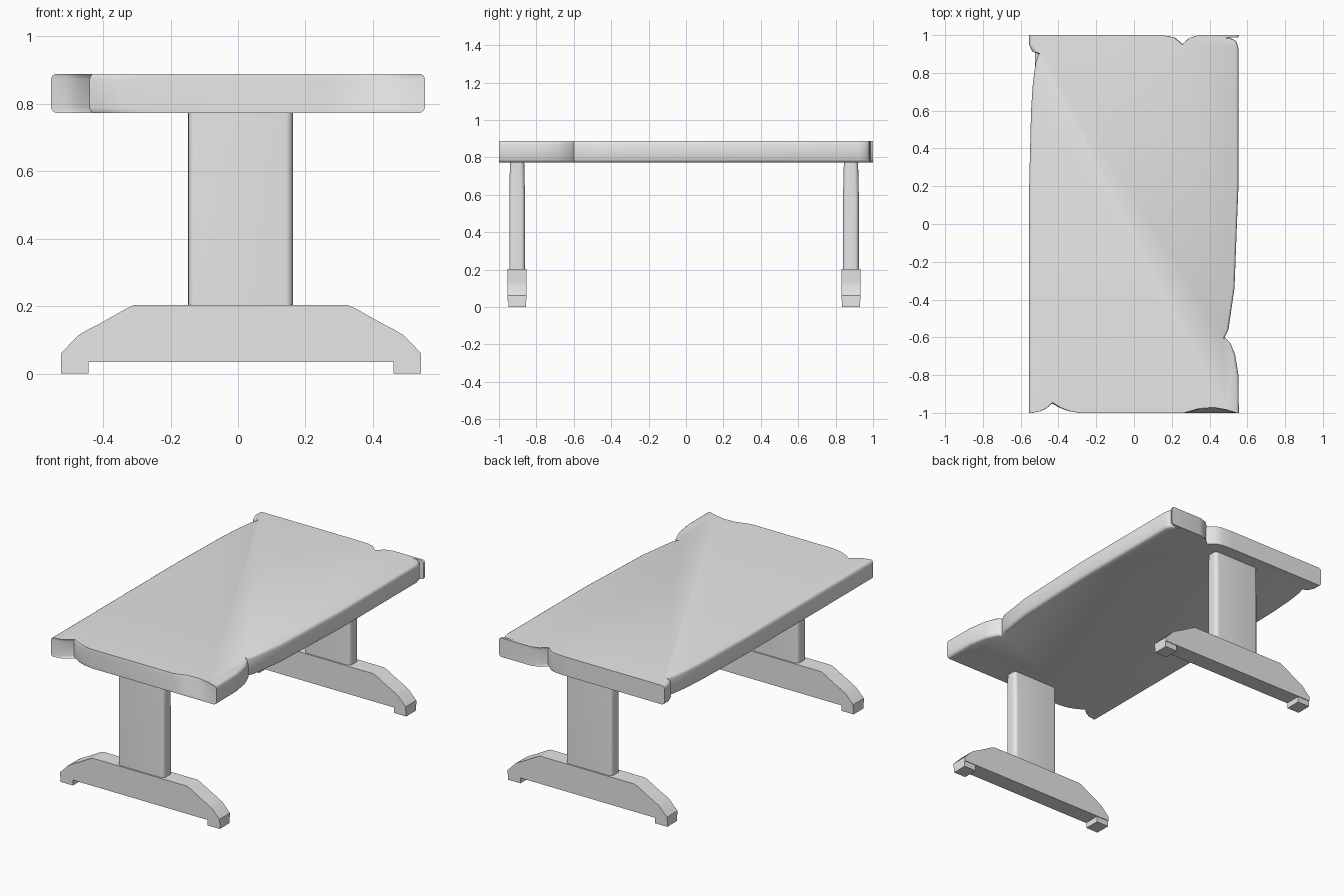
import bpy
import bmesh
import math

cube = bpy.data.objects.get("Cube")
if cube:
    bpy.data.objects.remove(cube, do_unlink=True)

grey = bpy.data.materials.new("plain grey")
grey.use_nodes = True
grey.diffuse_color = (0.8, 0.8, 0.8, 1)
grey.node_tree.nodes["Principled BSDF"].inputs["Base Color"].default_value = (0.8, 0.8, 0.8, 1)


def loft(name, rings, smooth_angle=35):
    """Skin matching rings of points and cap both ends."""
    bm = bmesh.new()
    loops = [[bm.verts.new(p) for p in ring] for ring in rings]
    count = len(loops[0])
    for low, high in zip(loops, loops[1:]):
        for i in range(count):
            j = (i + 1) % count
            bm.faces.new((low[i], low[j], high[j], high[i]))
    bm.faces.new(loops[0][::-1])
    bm.faces.new(loops[-1])
    bmesh.ops.recalc_face_normals(bm, faces=bm.faces)
    mesh = bpy.data.meshes.new(name)
    bm.to_mesh(mesh)
    bm.free()
    mesh.materials.append(grey)
    obj = bpy.data.objects.new(name, mesh)
    bpy.context.collection.objects.link(obj)
    bpy.ops.object.select_all(action='DESELECT')
    obj.select_set(True)
    bpy.context.view_layer.objects.active = obj
    bpy.ops.object.shade_smooth_by_angle(angle=math.radians(smooth_angle))
    return obj


def rounded_rect(cx, cy, hx, hy, radius, z, steps=5):
    ring = []
    for k, (sx, sy) in enumerate([(1, 1), (-1, 1), (-1, -1), (1, -1)]):
        for s in range(steps + 1):
            a = math.pi / 2 * (k + s / steps)
            ring.append((cx + sx * (hx - radius) + radius * math.cos(a),
                         cy + sy * (hy - radius) + radius * math.sin(a), z))
    return ring


# Table top: a plank outline with worn notches on every side
outline = [
    (-.555, -1), (-.51, -.992), (-.475, -.975), (-.44, -.945), (-.40, -.97),
    (-.35, -.99), (-.29, -1), (.27, -1), (.35, -1), (.43, -1), (.5, -1), (.555, -1),
    (.553, -.8), (.535, -.69), (.51, -.63), (.48, -.60), (.5, -.56), (.532, -.34),
    (.545, 0), (.553, .2), (.553, .93), (.543, .965), (.525, .98), (.485, .985),
    (.553, .988), (.555, 1), (.35, 1), (.30, .985), (.26, .95), (.22, .985),
    (.18, .996), (.1, 1), (-.555, 1), (-.555, .95), (-.54, .915), (-.505, .90),
    (-.52, .855), (-.535, .75), (-.545, .6), (-.555, .2)]


def top_ring(z, inset, chip):
    # The long sides round over; the front edge has a shallow sloping chip
    ring = []
    for x, y in outline:
        if y == -1 and x > .27:
            y += chip * math.sin(math.pi * (x - .27) / .285)
        ring.append((x * (1 - inset), y, z))
    return ring


loft("table_top", [top_ring(.773, .027, 0), top_ring(.778, .01, 0),
                   top_ring(.788, 0, .003), top_ring(.872, 0, .025),
                   top_ring(.883, .008, .028), top_ring(.888, .022, .03)], 40)

# Half profile of the foot, mirrored about its middle
half_foot = [(.534, .035), (.534, .06), (.483, .113), (.455, .13),
             (.41, .153), (.345, .19), (.318, .203)]
foot_x = .009
profile = ([(foot_x + x, z) for x, z in half_foot]
           + [(foot_x - x, z) for x, z in reversed(half_foot)])

for side, y in (("front", -.903), ("back", .882)):
    # Sled foot
    loft(side + "_foot", [[(x, y + d, z) for x, z in profile] for d in (-.051, .051)], 25)
    # Upright column, slightly slimmer at the top
    loft(side + "_column", [rounded_rect(.0075, y, .155, .042, .022, .2),
                            rounded_rect(.0075, y, .155, .042, .022, .6),
                            rounded_rect(.0075, y, .155, .038, .022, .775)])
    # Floor pads
    for end, sign in (("left", 1), ("right", -1)):
        px = foot_x + sign * .493
        loft(f"{side}_{end}_pad", [[(px + a * .041, y + b * .047, z) for a, b in
                                    ((1, 1), (-1, 1), (-1, -1), (1, -1))] for z in (0, .036)])
